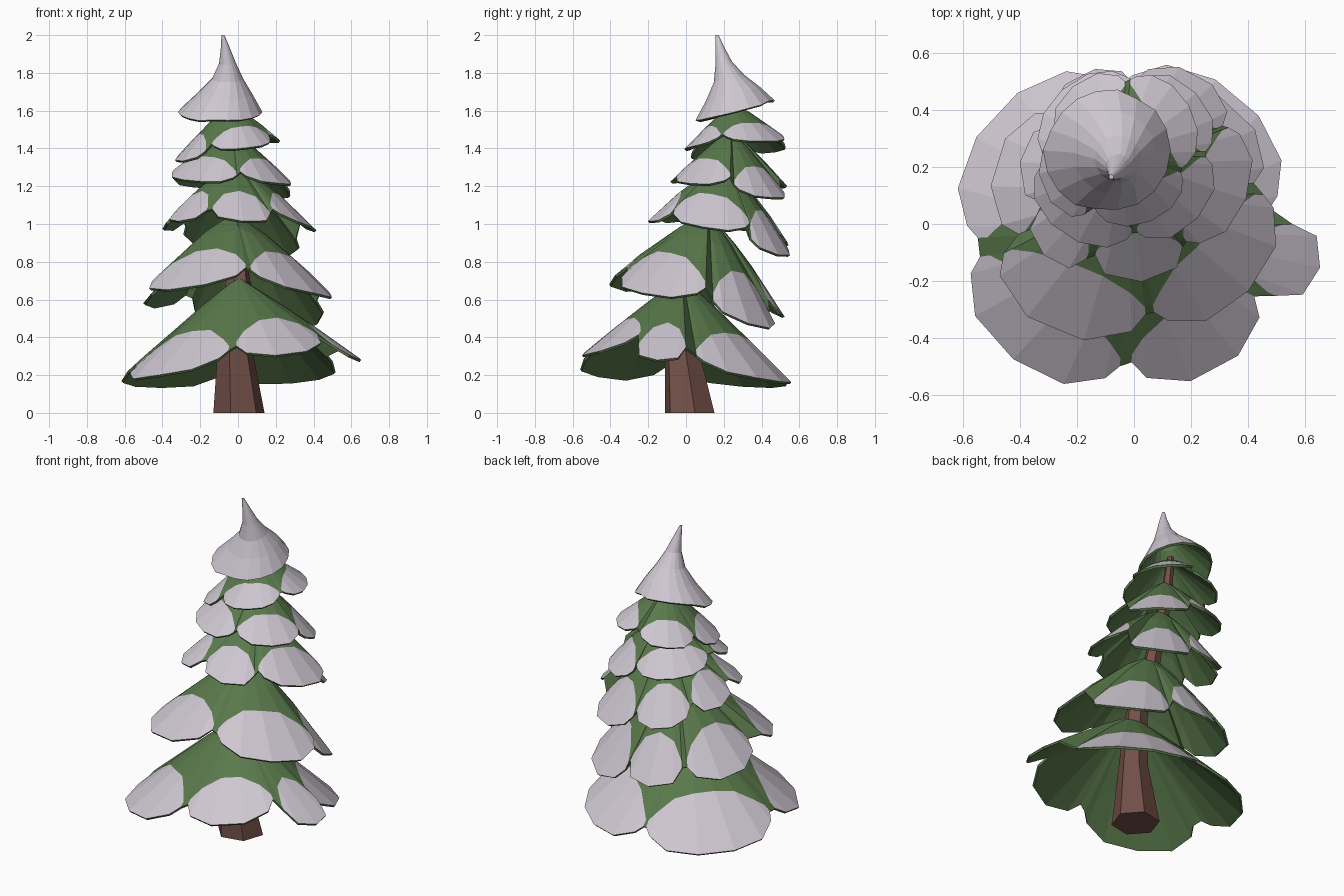
import bpy, math, random
from mathutils import Vector

if "Cube" in bpy.data.objects:
    bpy.data.objects.remove(bpy.data.objects["Cube"])

random.seed(4)


def material(name, rgb):
    m = bpy.data.materials.new(name)
    m.diffuse_color = (*rgb, 1)
    m.use_nodes = True
    m.node_tree.nodes["Principled BSDF"].inputs["Base Color"].default_value = m.diffuse_color
    return m


snow = material("snow", (0.62, 0.57, 0.64))
green = material("needles", (0.10, 0.19, 0.07))
bark = material("bark", (0.17, 0.08, 0.065))


def make(name, verts, faces, mats, slots=None, thick=0):
    me = bpy.data.meshes.new(name)
    me.from_pydata([tuple(v) for v in verts], [], faces)
    for m in mats:
        me.materials.append(m)
    if slots:
        me.polygons.foreach_set("material_index", slots)
    ob = bpy.data.objects.new(name, me)
    bpy.context.collection.objects.link(ob)
    if thick:  # underside and rim become green
        s = ob.modifiers.new("thickness", "SOLIDIFY")
        s.thickness, s.offset = thick, -1
        s.material_offset = s.material_offset_rim = 1
    return ob


def tier(name, apex, lobes, bow=0.01):
    """Drooping skirt; each lobe = start/end angle, start/end radius, start/end height."""
    apex = Vector(apex)
    cols = []
    for a0, a1, r0, r1, z0, z1 in lobes:
        n = max(4, round((a1 - a0) / 13))
        for i in range(n + 1):
            t = math.sin(math.pi / 2 * (2 * i / n - 1))
            u = (t + 1) / 2
            a = math.radians(a0 + (a1 - a0) * u)
            r = r0 + (r1 - r0) * u
            rim = Vector((apex.x + r * math.cos(a), apex.y + r * math.sin(a), z0 + (z1 - z0) * u))
            rim = rim.lerp(apex, 0.17 * t ** 4)
            cols.append((rim, 0.57 + 0.37 * t ** 4, i < n))
    verts, faces, slots = [apex], [], []
    for rim, s, _ in cols:
        for f in (0.35, s, 1):
            p = apex.lerp(rim, f)
            p.z += bow * math.sin(math.pi * f)
            verts.append(p)
    for c in range(len(cols)):
        a, b = 1 + 3 * c, 1 + 3 * ((c + 1) % len(cols))
        faces += [(0, a, b), (a, a + 1, b + 1, b), (a + 1, a + 2, b + 2, b + 1)]
        slots += [1, 1, 0 if cols[c][2] else 1]
    make(name, verts, faces, [snow, green], slots, 0.014)


def tube(name, rings, n, mats, turn=0, wobble=0, tilt=0, caps=True, thick=0):
    """Rings of (x, y, z, radius) from top to bottom."""
    verts, faces = [], []
    for k, (x, y, z, r) in enumerate(rings):
        last = k == len(rings) - 1
        for i in range(n):
            a = math.tau * i / n + turn
            q = r * (1 + (random.uniform(-wobble, wobble) if last else 0))
            dz = tilt * math.sin(a) * (k / (len(rings) - 1)) ** 2
            dz -= (q - r) * 0.8
            verts.append((x + q * math.cos(a), y + q * math.sin(a), z + dz))
    for k in range(len(rings) - 1):
        for i in range(n):
            j = (i + 1) % n
            faces.append((k * n + i, (k + 1) * n + i, (k + 1) * n + j, k * n + j))
    faces.append(tuple(range(n)))
    if caps:
        faces.append(tuple(reversed(range(len(verts) - n, len(verts)))))
    make(name, verts, faces, mats, None, thick)


# Leaning six-sided trunk
tube("trunk", [(-0.06, 0.25, 1.66, 0.02), (-0.03, 0.25, 1.4, 0.035), (-0.02, 0.13, 1.0, 0.05),
               (0.0, 0.02, 0.7, 0.065), (-0.02, -0.03, 0.4, 0.085), (0.005, 0.02, 0, 0.138)],
     6, [bark], turn=0.2)

# Branch tiers from bottom to top
tier("bottom_branches", (0, -0.02, 0.72), [
    (9, 95, 0.58, 0.61, 0.22, 0.13), (97, 183, 0.61, 0.66, 0.13, 0.16),
    (190, 264, 0.66, 0.58, 0.15, 0.25), (269, 331, 0.56, 0.58, 0.28, 0.35),
    (335, 362, 0.66, 0.67, 0.29, 0.27)])
tier("second_branches", (-0.02, 0.12, 1.06), [
    (3, 68, 0.53, 0.42, 0.50, 0.42), (73, 130, 0.40, 0.42, 0.50, 0.52),
    (134, 202, 0.45, 0.50, 0.54, 0.60), (207, 278, 0.59, 0.53, 0.62, 0.71),
    (282, 358, 0.53, 0.57, 0.69, 0.58)], 0.03)
tier("third_branches", (-0.02, 0.21, 1.32), [
    (22, 84, 0.43, 0.36, 0.84, 0.83), (88, 150, 0.35, 0.36, 0.87, 0.92),
    (154, 204, 0.36, 0.40, 0.95, 1.00), (208, 246, 0.43, 0.44, 1.01, 1.02),
    (250, 303, 0.41, 0.42, 1.03, 1.0), (307, 380, 0.41, 0.45, 1.03, 0.94)], 0.03)
tier("fourth_branches", (-0.03, 0.24, 1.50), [
    (3, 80, 0.34, 0.32, 1.15, 1.13), (84, 184, 0.31, 0.33, 1.18, 1.23),
    (189, 275, 0.37, 0.33, 1.25, 1.21), (279, 359, 0.33, 0.34, 1.23, 1.20)])
tier("fifth_branches", (-0.04, 0.25, 1.64), [
    (-14, 84, 0.26, 0.31, 1.44, 1.44), (88, 166, 0.30, 0.28, 1.41, 1.37),
    (171, 238, 0.30, 0.31, 1.34, 1.33), (243, 341, 0.26, 0.26, 1.38, 1.43)])

# Snow-covered pointed top with a bent tip
tube("snowy_top", [(-0.08, 0.165, 2.0, 0.008), (-0.068, 0.178, 1.94, 0.022), (-0.055, 0.2, 1.85, 0.045),
                   (-0.055, 0.228, 1.77, 0.082), (-0.07, 0.25, 1.69, 0.145), (-0.095, 0.258, 1.6, 0.215)],
     18, [snow, green], wobble=0.05, tilt=0.055, caps=False, thick=0.014)
